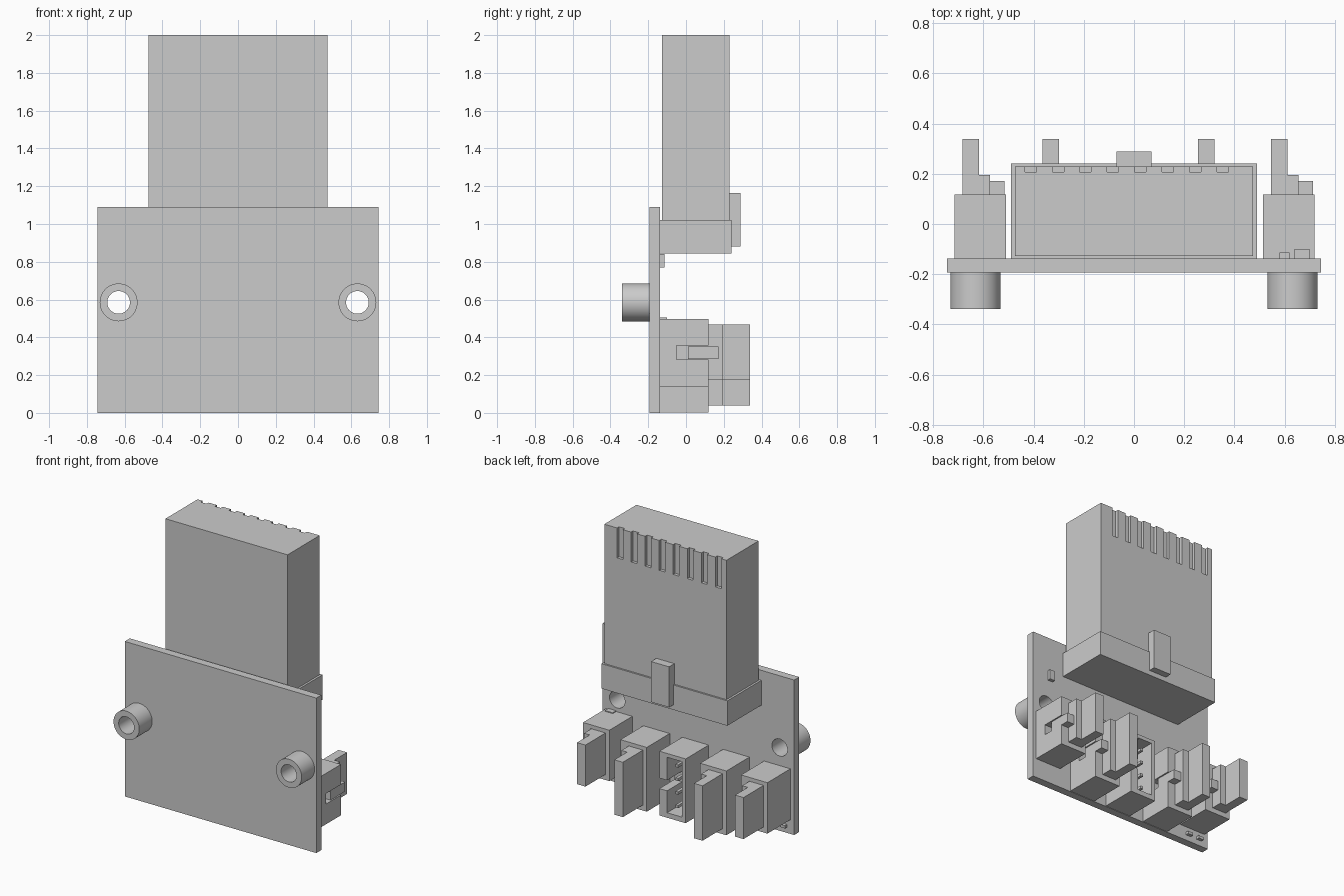
import bpy, bmesh
from mathutils import Matrix, Vector

if "Cube" in bpy.data.objects:
    bpy.data.objects.remove(bpy.data.objects["Cube"], do_unlink=True)

grey = bpy.data.materials.new("plain_grey")
grey.use_nodes = True
COLOUR = (0.6, 0.6, 0.6, 1)
grey.diffuse_color = COLOUR
grey.node_tree.nodes["Principled BSDF"].inputs["Base Color"].default_value = COLOUR


def finish(name, bm):
    mesh = bpy.data.meshes.new(name)
    bmesh.ops.recalc_face_normals(bm, faces=bm.faces)
    bm.to_mesh(mesh)
    bm.free()
    mesh.materials.append(grey)
    ob = bpy.data.objects.new(name, mesh)
    bpy.context.collection.objects.link(ob)
    return ob


def boxes(name, *ranges):
    """One object from boxes given as (x0, x1), (y0, y1), (z0, z1)."""
    bm = bmesh.new()
    for r in ranges:
        size = [b - a for a, b in r]
        mid = Vector([(a + b) / 2 for a, b in r])
        m = Matrix.Translation(mid) @ Matrix.Diagonal((*size, 1))
        bmesh.ops.create_cube(bm, size=1, matrix=m)
    return finish(name, bm)


def cylinders(name, radius, y0, y1):
    """A mirrored pair of cylinders along y at the mounting points."""
    bm = bmesh.new()
    for x in (-MOUNT_X, MOUNT_X):
        m = Matrix.Translation((x, (y0 + y1) / 2, MOUNT_Z)) @ Matrix.Rotation(1.5707963, 4, "X")
        bmesh.ops.create_cone(bm, cap_ends=True, segments=48, radius1=radius,
                              radius2=radius, depth=y1 - y0, matrix=m)
    return finish(name, bm)


def activate(ob):
    bpy.ops.object.select_all(action="DESELECT")
    ob.select_set(True)
    bpy.context.view_layer.objects.active = ob


def cut(ob, cutter):
    cutter.hide_render = True
    mod = ob.modifiers.new("cut", "BOOLEAN")
    mod.operation, mod.solver, mod.object = "DIFFERENCE", "EXACT", cutter
    activate(ob)
    bpy.ops.object.modifier_apply(modifier=mod.name)
    bpy.data.objects.remove(cutter, do_unlink=True)


MOUNT_X, MOUNT_Z = 0.632, 0.585
FRONT, BACK = -0.194, -0.138      # the two faces of the board

# Circuit board and hollow standoffs
board = boxes("board", ((-0.745, 0.745), (FRONT, BACK), (0, 1.09)))
cut(board, cylinders("board_hole_cutter", 0.06, -0.4, 0))
standoffs = cylinders("standoffs", 0.1, -0.338, FRONT)
cut(standoffs, cylinders("standoff_hole_cutter", 0.06, -0.4, 0))
for ob in (board, standoffs):
    activate(ob)
    bpy.ops.object.shade_smooth_by_angle()

# Large plug with finger grooves, seated in its header
plug = boxes("main_plug", ((-0.475, 0.475), (-0.128, 0.229), (0.95, 2)))
grooves = [((x - 0.023, x + 0.023), (0.207, 0.3), (1.79, 2.1))
           for x in (-0.412 + 0.1093 * i for i in range(8))]
cut(plug, boxes("groove_cutter", *grooves))
boxes("main_header", ((-0.49, 0.49), (BACK, 0.241), (0.845, 1.02)))
boxes("main_latch", ((-0.07, 0.07), (0.22, 0.288), (0.88, 1.165)))
boxes("small_component", ((0.58, 0.62), (BACK, -0.114), (0.77, 0.84)))


def connector(name, x, z0, z1, plugged):
    """Side-slotted socket, holding either a keyed plug or bare pins."""
    mid = (z0 + z1) / 2
    shell = boxes(name + "_socket", ((x, x + 0.205), (BACK, 0.118), (z0, z1)))
    cut(shell, boxes("cavity_cutter", ((x + 0.03, x + 0.145), (-0.1, 0.3), (z0 + 0.035, z1 - 0.027))))
    cut(shell, boxes("slot_cutter", ((x + 0.12, x + 0.3), (-0.05, 0.3), (mid - 0.037, mid + 0.037))))
    if plugged:
        low, high = z0 + 0.037, z1 - 0.029
        boxes(name + "_plug",
              ((x + 0.032, x + 0.142), (-0.098, 0.196), (low, high)),
              ((x + 0.032, x + 0.098), (0.19, 0.338), (low, high)),
              ((x + 0.14, x + 0.2), (0.01, 0.172), (mid - 0.033, mid + 0.033)))
    else:
        pins = [((x + 0.078, x + 0.098), (-0.12, 0.09), (z - 0.01, z + 0.01))
                for z in (mid + 0.095 * (i - 1.5) for i in range(4))]
        boxes(name + "_pins", *pins)


# Row of five connectors along the lower edge
connector("left_outer", 0.514, 0.14, 0.498, True)
connector("left_inner", 0.223, 0.003, 0.455, True)
connector("middle", -0.08, 0.003, 0.455, False)
connector("right_inner", -0.397, 0.003, 0.455, True)
connector("right_outer", -0.716, 0.1, 0.458, True)

# Small solder tabs beside the outer connectors
boxes("solder_tabs", ((0.64, 0.7), (BACK, -0.1), (0.49, 0.504)),
      ((-0.6, -0.56), (BACK, -0.115), (0.04, 0.06)),
      ((-0.69, -0.65), (BACK, -0.115), (0.04, 0.06)))
